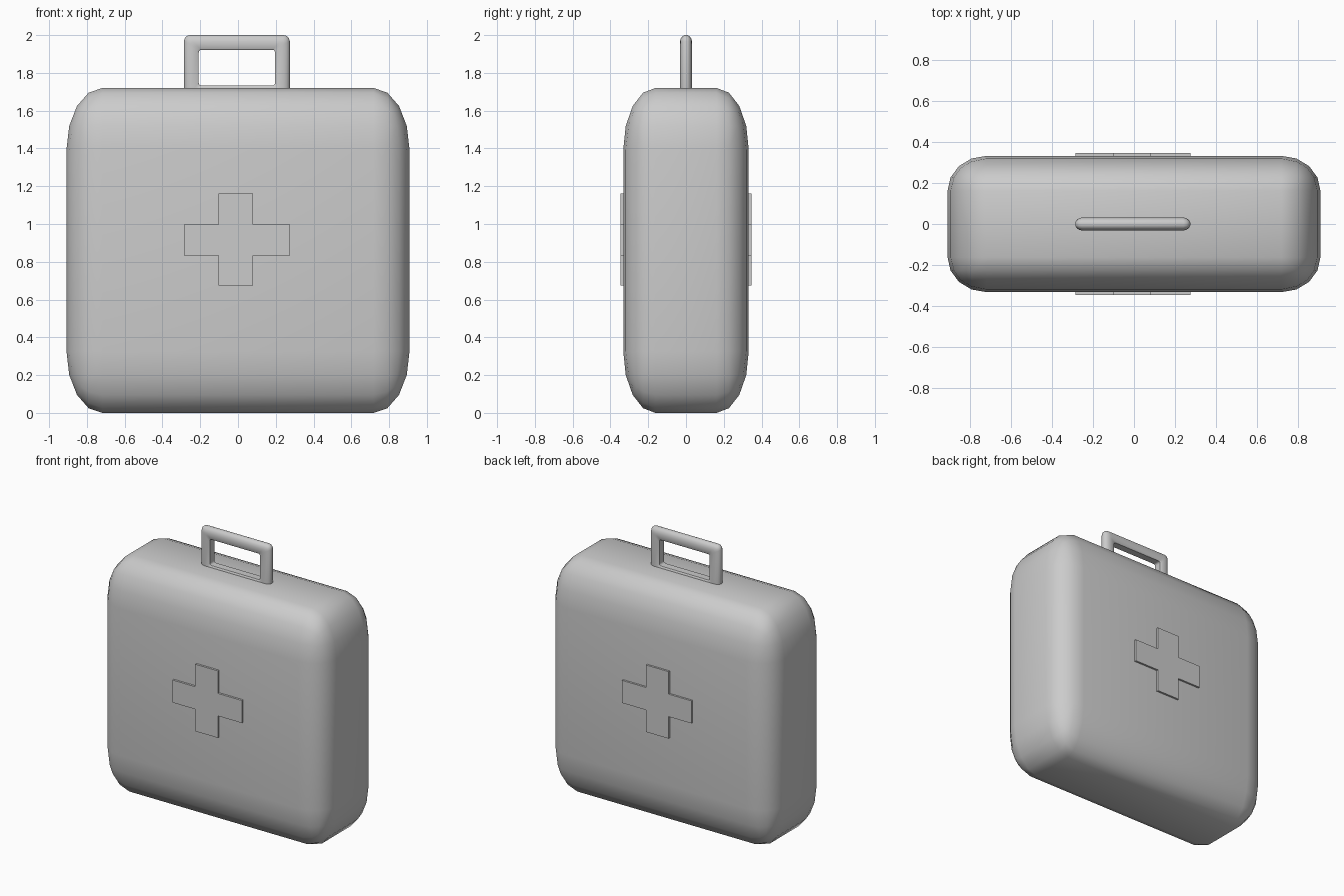
import bpy, bmesh, math

if "Cube" in bpy.data.objects:
    bpy.data.objects.remove(bpy.data.objects["Cube"])

CX = -0.006  # handle and crosses sit slightly off centre


def make_object(name, bm, smooth_angle=None):
    bmesh.ops.recalc_face_normals(bm, faces=bm.faces[:])
    mesh = bpy.data.meshes.new(name)
    bm.to_mesh(mesh)
    bm.free()
    obj = bpy.data.objects.new(name, mesh)
    bpy.context.collection.objects.link(obj)
    if smooth_angle:
        bpy.ops.object.select_all(action='DESELECT')
        obj.select_set(True)
        bpy.context.view_layer.objects.active = obj
        bpy.ops.object.shade_smooth_by_angle(angle=math.radians(smooth_angle))
    return obj


# Case body: box with unit bevel, stretched so the corners become elliptical
half = (0.908, 0.332, 0.86)
radius = (0.19, 0.17, 0.325)
bm = bmesh.new()
bmesh.ops.create_cube(bm, size=2)
bmesh.ops.scale(bm, verts=bm.verts, vec=[h / r for h, r in zip(half, radius)])
bmesh.ops.bevel(bm, geom=bm.edges[:], offset=1, offset_type='OFFSET',
                segments=4, profile=0.5, affect='EDGES')
bmesh.ops.scale(bm, verts=bm.verts, vec=radius)
bmesh.ops.translate(bm, verts=bm.verts, vec=(0, 0, half[2]))
make_object("case_body", bm, 45)


# Raised crosses on the front and back
def cross(name, y_inner, y_outer):
    x0, x1, x2, x3 = -0.285, -0.102, 0.08, 0.274
    z0, z1, z2, z3 = 0.674, 0.834, 0.998, 1.162
    outline = [(x1, z0), (x2, z0), (x2, z1), (x3, z1), (x3, z2), (x2, z2),
               (x2, z3), (x1, z3), (x1, z2), (x0, z2), (x0, z1), (x1, z1)]
    bm = bmesh.new()
    face = bm.faces.new([bm.verts.new((x, y_inner, z)) for x, z in outline])
    ext = bmesh.ops.extrude_face_region(bm, geom=[face])
    verts = [g for g in ext["geom"] if isinstance(g, bmesh.types.BMVert)]
    bmesh.ops.translate(bm, verts=verts, vec=(0, y_outer - y_inner, 0))
    make_object(name, bm)


cross("front_cross", -0.31, -0.347)
cross("back_cross", 0.31, 0.346)


# Carrying handle: rounded rectangular ring, rounder on its outer rim
def ring_points(inset, r):
    hx, top, bottom = 0.28 - inset, 2.0 - inset, 1.655 + inset
    corners = [(hx - r, top - r, 0), (-hx + r, top - r, 90),
               (-hx + r, bottom + r, 180), (hx - r, bottom + r, 270)]
    for x, z, start in corners:
        for i in range(4):
            a = math.radians(start + 30 * i)
            yield CX + x + r * math.cos(a), z + r * math.sin(a)


section = [(0, 0.008), (0.006, 0.019), (0.018, 0.028), (0.035, 0.032),
           (0.072, 0.032), (0.078, 0.026)]
section += [(d, -y) for d, y in reversed(section)]
bm = bmesh.new()
loops = [[bm.verts.new((x, y, z)) for x, z in ring_points(d, max(0.014, 0.032 - d / 2))]
         for d, y in section]
for a, b in zip(loops, loops[1:] + loops[:1]):
    for i in range(len(a)):
        j = (i + 1) % len(a)
        bm.faces.new((a[i], a[j], b[j], b[i]))
make_object("carry_handle", bm, 40)
